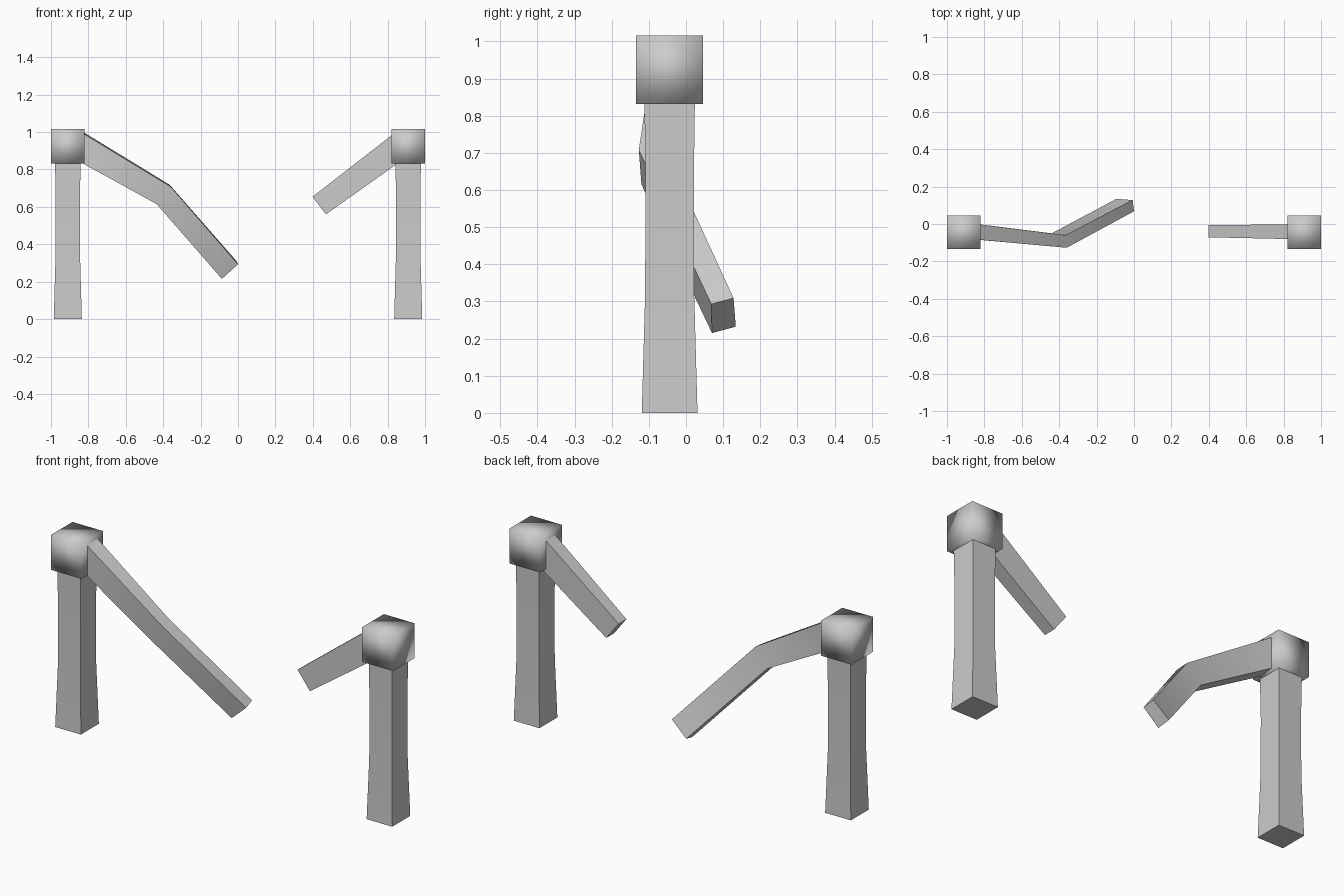
import bpy

if "Cube" in bpy.data.objects:
    bpy.data.objects.remove(bpy.data.objects["Cube"])

YC = -0.044  # shared depth centre of both posts


def loft(name, rings, smooth_angle=0.5):
    """Skin a chain of four-cornered rings and cap both ends."""
    verts = [v for ring in rings for v in ring]
    faces = [(0, 1, 2, 3)]
    for k in range(len(rings) - 1):
        a, b = 4 * k, 4 * k + 4
        faces += [(a + i, b + i, b + (i + 1) % 4, a + (i + 1) % 4) for i in range(4)]
    n = len(verts)
    faces.append((n - 1, n - 2, n - 3, n - 4))
    mesh = bpy.data.meshes.new(name)
    mesh.from_pydata(verts, [], faces)
    obj = bpy.data.objects.new(name, mesh)
    bpy.context.collection.objects.link(obj)
    bpy.context.view_layer.objects.active = obj
    obj.select_set(True)
    bpy.ops.object.mode_set(mode='EDIT')
    bpy.ops.mesh.select_all(action='SELECT')
    bpy.ops.mesh.normals_make_consistent(inside=False)
    bpy.ops.object.mode_set(mode='OBJECT')
    if smooth_angle is None:
        bpy.ops.object.shade_smooth()
    else:
        bpy.ops.object.shade_smooth_by_angle(angle=smooth_angle)
    obj.select_set(False)
    return obj


def square(x, r, z):
    return [(x - r, YC - r, z), (x + r, YC - r, z), (x + r, YC + r, z), (x - r, YC + r, z)]


# Flared square posts with soft-shaded cube caps
for side, x in (("left", -0.91), ("right", 0.91)):
    profile = [(0.075, 0), (0.066, 0.32), (0.065, 0.62), (0.068, 0.85)]
    loft(side + "_post", [square(x, r, z) for r, z in profile])
    loft(side + "_cap", [square(x, 0.09, 0.832), square(x, 0.09, 1.016)], None)

# Long bent rail: rings run top front, top back, bottom back, bottom front
loft("bent_rail", [
    [(-0.84, -0.083, 1.0), (-0.84, 0.0, 1.008), (-0.88, 0.003, 0.868), (-0.88, -0.08, 0.86)],
    [(-0.36, -0.127, 0.708), (-0.365, -0.06, 0.718), (-0.44, -0.05, 0.625), (-0.435, -0.12, 0.615)],
    [(0.0, 0.068, 0.293), (-0.007, 0.128, 0.309), (-0.095, 0.134, 0.232), (-0.086, 0.07, 0.215)],
])

# Short broken rail
loft("short_rail", [
    [(0.85, -0.081, 1.005), (0.85, -0.002, 1.005), (0.90, -0.002, 0.865), (0.90, -0.081, 0.865)],
    [(0.398, -0.071, 0.654), (0.398, -0.006, 0.654), (0.47, -0.006, 0.56), (0.47, -0.071, 0.56)],
])
